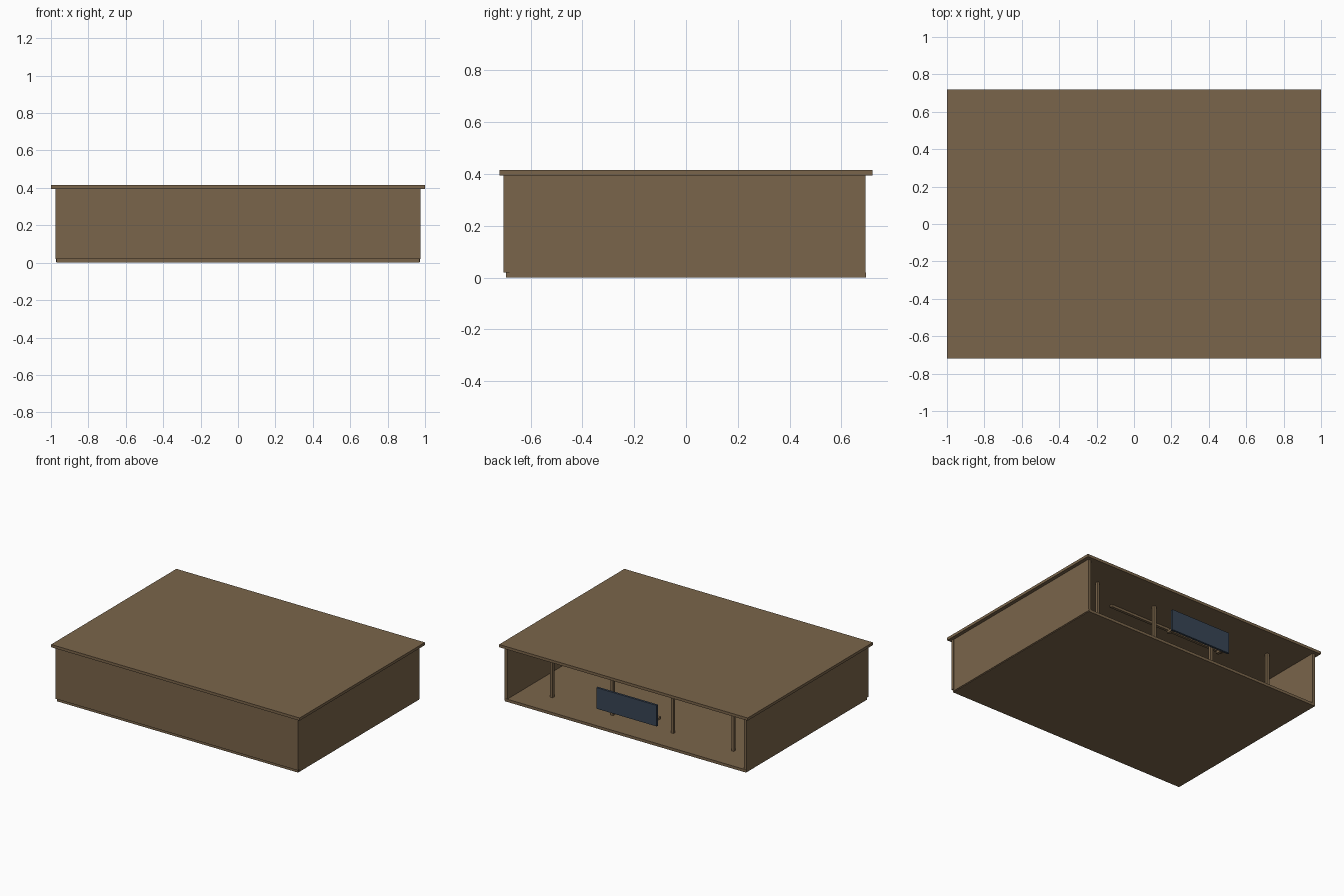
import bpy

old = bpy.data.objects.get("Cube")
if old:
    bpy.data.objects.remove(old, do_unlink=True)


def material(name, color):
    m = bpy.data.materials.new(name)
    m.use_nodes = True
    m.diffuse_color = (*color, 1)
    m.node_tree.nodes["Principled BSDF"].inputs["Base Color"].default_value = (*color, 1)
    return m


wood = material("brown wood", (0.195, 0.130, 0.069))
slate = material("slate blue", (0.040, 0.060, 0.092))


def box(name, x, y, z, mat=wood):
    """Box from (min, max) ranges on each axis."""
    bpy.ops.mesh.primitive_cube_add(size=1)
    ob = bpy.context.object
    ob.name = name
    ob.location = [(a + b) / 2 for a, b in (x, y, z)]
    ob.scale = [b - a for a, b in (x, y, z)]
    bpy.ops.object.transform_apply(location=True, rotation=False, scale=True)
    ob.data.materials.append(mat)
    return ob


LID_Z = 0.395
FLOOR_Z = 0.02

# Case: lid, floor, front wall and two sides, open at the back
box("lid", (-1, 1), (-0.72, 0.72), (LID_Z, 0.415))
box("floor", (-0.97, 0.97), (-0.695, 0.695), (0, FLOOR_Z))
box("front_wall", (-0.977, 0.977), (-0.704, -0.682), (FLOOR_Z, LID_Z))
for side, name in ((1, "left_wall"), (-1, "right_wall")):
    box(name, sorted((side * 0.952, side * 0.974)), (-0.682, 0.693), (0.005, LID_Z))

# Row of square posts inside the opening
for i in range(4):
    x = -0.729 + i * 0.486
    box(f"post_{i + 1}", (x - 0.01, x + 0.01), (0.486, 0.506), (FLOOR_Z, LID_Z))

# Rail under the lid
box("lid_rail", (-0.475, 0.475), (0.32, 0.34), (0.378, LID_Z))

# Panel in the opening with small brackets behind it
box("back_panel", (-0.243, 0.243), (0.668, 0.684), (0.137, 0.29), slate)
for side, name in ((1, "left_bracket"), (-1, "right_bracket")):
    box(name, sorted((side * 0.2, side * 0.22)), (0.6, 0.668), (0.155, 0.172))
